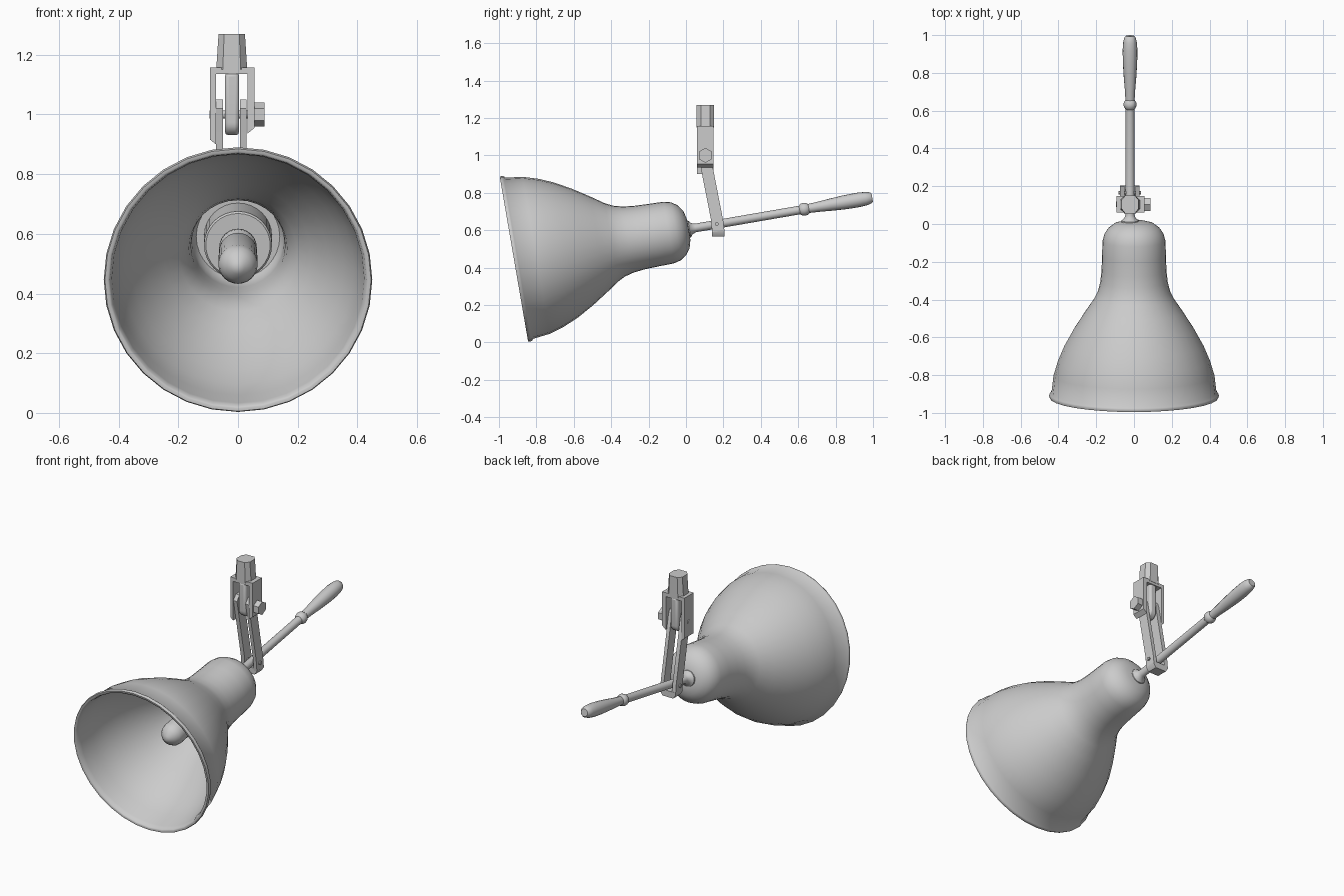
import bpy, bmesh, math
from mathutils import Matrix, Vector

cube = bpy.data.objects.get("Cube")
if cube:
    bpy.data.objects.remove(cube, do_unlink=True)

grey = bpy.data.materials.new("light_grey")
grey.use_nodes = True
tone = (0.6, 0.6, 0.6, 1)
grey.diffuse_color = tone
grey.node_tree.nodes["Principled BSDF"].inputs["Base Color"].default_value = tone

TILT = math.radians(9.76)
MOUNT_X = -0.021          # handle and bracket sit slightly off centre


def finish(name, bm, smooth=35):
    bmesh.ops.recalc_face_normals(bm, faces=bm.faces)
    mesh = bpy.data.meshes.new(name)
    bm.to_mesh(mesh)
    bm.free()
    mesh.materials.append(grey)
    obj = bpy.data.objects.new(name, mesh)
    bpy.context.collection.objects.link(obj)
    bpy.ops.object.select_all(action='DESELECT')
    obj.select_set(True)
    bpy.context.view_layer.objects.active = obj
    bpy.ops.object.shade_smooth_by_angle(angle=math.radians(smooth))
    return obj


def lathe(name, profile, x=0.0, sides=32, smooth=40):
    """Spin (distance, radius) points around the tilted lamp axis."""
    bm = bmesh.new()
    verts = [bm.verts.new((r, 0, s)) for s, r in profile]
    edges = [bm.edges.new(pair) for pair in zip(verts, verts[1:])]
    bmesh.ops.spin(bm, geom=verts + edges, cent=(0, 0, 0), axis=(0, 0, 1),
                   angle=math.tau, steps=sides, use_merge=True)
    bmesh.ops.remove_doubles(bm, verts=bm.verts, dist=0.0001)
    place = Matrix.Translation((x, -0.92, 0.445)) @ Matrix.Rotation(TILT - math.pi / 2, 4, 'X')
    bm.transform(place)
    return finish(name, bm, smooth)


def prism(name, outline, lo, hi, axis, bevel=0.0):
    """Extrude a 2D outline along X, Y or Z, from lo to hi."""
    def point(a, b, c):
        return {'X': (c, a, b), 'Y': (a, c, b), 'Z': (a, b, c)}[axis]
    bm = bmesh.new()
    face = bm.faces.new([bm.verts.new(point(a, b, lo)) for a, b in outline])
    ext = bmesh.ops.extrude_face_region(bm, geom=[face])
    top = [v for v in ext["geom"] if isinstance(v, bmesh.types.BMVert)]
    bmesh.ops.translate(bm, verts=top, vec=Vector(point(0, 0, hi - lo)))
    obj = finish(name, bm)
    if bevel:
        mod = obj.modifiers.new("soft_edges", 'BEVEL')
        mod.width = bevel
        mod.segments = 2
    return obj


def ring(y, z, r, sides, start=0.0, sweep=math.tau):
    steps = [start + sweep * i / sides for i in range(sides)]
    return [(y + r * math.cos(a), z + r * math.sin(a)) for a in steps]


# Shade: rolled rim, bell, neck and cap, then back along the inner wall
bell = [(0.03, 0.437), (0.12, 0.426), (0.2, 0.402), (0.28, 0.368), (0.37, 0.318),
        (0.46, 0.26), (0.53, 0.212), (0.57, 0.192), (0.62, 0.179), (0.68, 0.172),
        (0.76, 0.169), (0.84, 0.167)]
cap = [(0.88, 0.157), (0.91, 0.136), (0.935, 0.103), (0.947, 0.06), (0.95, 0)]
rim_in = [(0.004, 0.43), (0, 0.436), (0, 0.446), (0.01, 0.45), (0.02, 0.447)]
inner = [(s, r - 0.014) for s, r in reversed(bell)]
lathe("shade", [(0.86, 0)] + [(0.86, 0.14)] + inner + rim_in + bell + cap, sides=32, smooth=50)

# Bulb holder and bulb
lathe("bulb_holder", [(0.69, 0), (0.69, 0.108), (0.696, 0.114), (0.88, 0.114)])
lathe("bulb", [(0.235, 0), (0.245, 0.022), (0.262, 0.045), (0.285, 0.061), (0.31, 0.066),
               (0.56, 0.064), (0.6, 0.056), (0.62, 0.056), (0.63, 0.063),
               (0.65, 0.063), (0.66, 0.055), (0.7, 0.055)], sides=24)

# Handle: flared root, thin rod, bead and swelling grip
lathe("handle_rod", [(0.93, 0.05), (0.952, 0.046), (0.965, 0.03), (0.985, 0.023),
                     (1.55, 0.023), (1.56, 0.032), (1.575, 0.035), (1.59, 0.032),
                     (1.6, 0.024)], MOUNT_X, 16)
lathe("handle_grip", [(1.595, 0.024), (1.65, 0.027), (1.72, 0.033), (1.8, 0.038),
                      (1.87, 0.039), (1.91, 0.036), (1.935, 0.03), (1.944, 0.022),
                      (1.944, 0)], MOUNT_X, 16)

# Strap that hangs from the yoke and wraps under the rod
side = [(0.132, 0.665), (0.14, 0.59), (0.204, 0.6), (0.2, 0.645),
        (0.127, 1.02), (0.115, 1.05), (0.085, 1.05), (0.062, 1.02)]
prism("strap_right", side, -0.074, -0.05, 'X')
prism("strap_left", side, 0.007, 0.028, 'X')
prism("strap_bottom", [(-0.074, 0.605), (-0.074, 0.59), (-0.058, 0.567), (0.012, 0.567),
                       (0.028, 0.59), (0.028, 0.605)], 0.14, 0.205, 'Y')
prism("strap_pin", ring(0.165, 0.633, 0.01, 10), -0.083, 0.038, 'X')

# Yoke: forked bracket with a rounded tongue between its legs
prism("yoke", [(-0.093, 1.158), (0.055, 1.158), (0.055, 0.955), (0.031, 0.935),
               (0.031, 1.135), (-0.074, 1.135), (-0.074, 0.9), (-0.093, 0.915)],
      0.06, 0.148, 'Y')
tongue = ring(0.104, 0.972, 0.042, 12, math.pi, math.pi * 12 / 11)
prism("tongue", tongue + [(0.146, 1.14), (0.062, 1.14)], -0.044, 0.004, 'X', 0.012)

# Tapered mounting block with clipped corners
block = prism("mount_block", [(-0.052, 0.08), (-0.03, 0.056), (0.03, 0.056), (0.052, 0.08),
                              (0.052, 0.128), (0.03, 0.15), (-0.03, 0.15), (-0.052, 0.128)],
              1.15, 1.27, 'Z')
for v in block.data.vertices:
    v.co.x = MOUNT_X + v.co.x * (0.85 if v.co.z > 1.2 else 1)

# Pivot bolt and hexagonal knob
prism("pivot_bolt", ring(0.104, 1.0, 0.014, 12), -0.096, 0.06, 'X')
prism("knob", ring(0.104, 1.0, 0.04, 6, math.pi / 2), 0.055, 0.088, 'X')
